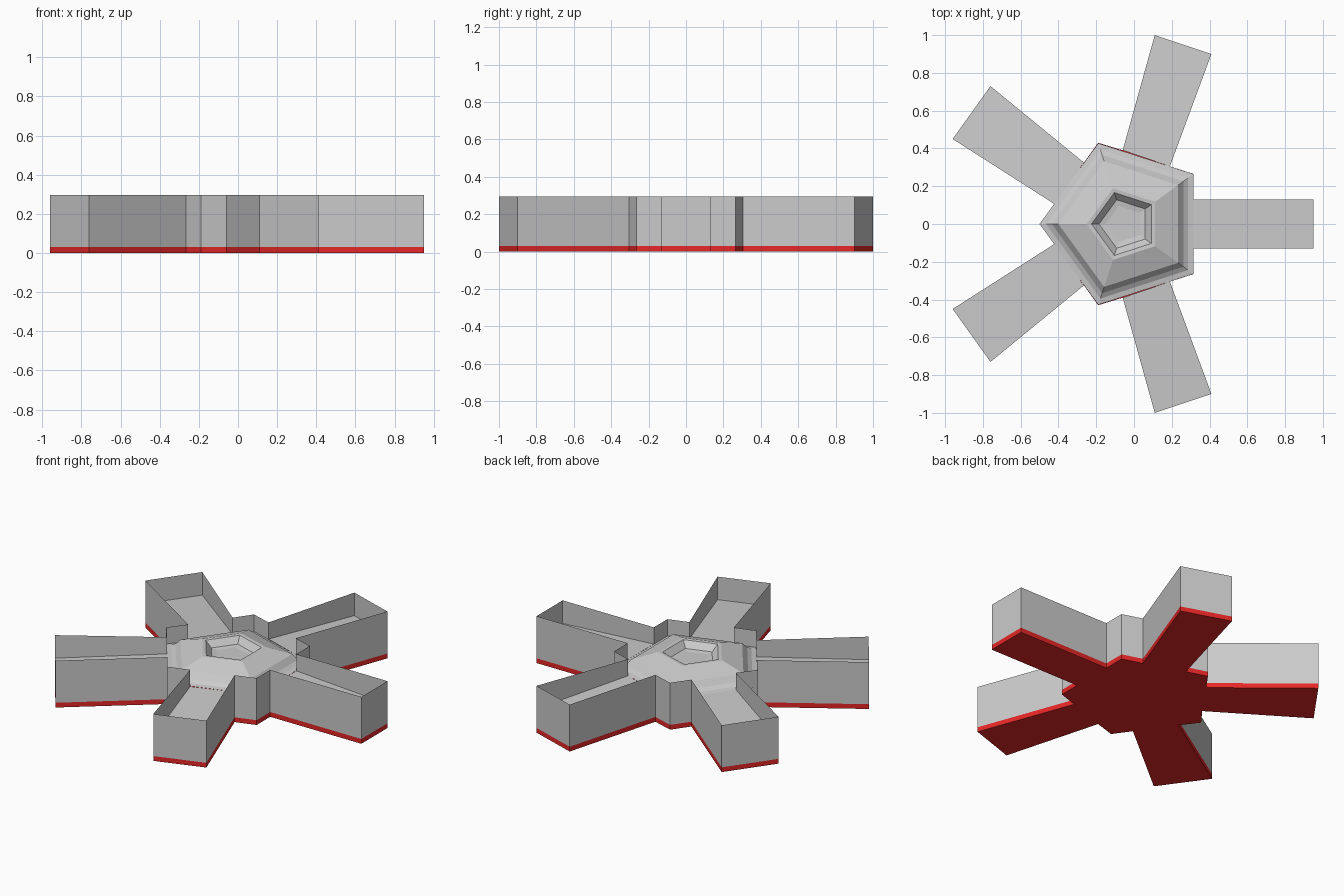
import bpy, bmesh, math

if "Cube" in bpy.data.objects:
    bpy.data.objects.remove(bpy.data.objects["Cube"])

def make(name, verts, faces, color=None):
    me = bpy.data.meshes.new(name)
    me.from_pydata(verts, [], faces)
    ob = bpy.data.objects.new(name, me)
    bpy.context.collection.objects.link(ob)
    if color:
        m = bpy.data.materials.new(name + "_paint")
        m.diffuse_color = color
        m.use_nodes = True
        m.node_tree.nodes["Principled BSDF"].inputs["Base Color"].default_value = m.diffuse_color
        me.materials.append(m)
    return ob

# star outline: upper half, mirrored in y
half = [(0.95, 0.13), (0.315, 0.13), (0.315, 0.265), (0.19, 0.305), (0.41, 0.90),
        (0.11, 1.0), (-0.06, 0.39), (-0.19, 0.43), (-0.265, 0.325), (-0.76, 0.73),
        (-0.96, 0.45), (-0.42, 0.105)]
outline = half + [(-0.5, 0.0)] + [(x, -y) for x, y in reversed(half)]
n = len(outline)
PLATE, TOP = 0.03, 0.295

def ring(z):
    return [(x, y, z) for x, y in outline]

sides = [(i, (i + 1) % n, n + (i + 1) % n, n + i) for i in range(n)]

# red base plate
make("base_plate", ring(0) + ring(PLATE),
     sides + [tuple(reversed(range(n))), tuple(range(n, 2 * n))], (0.8, 0.02, 0.02, 1))

# thin outer wall, open at the top
make("outer_wall", ring(PLATE) + ring(TOP), sides)

# arm floors, sloping gently outwards
END_Z, ROOT_Z = 0.15, 0.19
for k in range(5):
    ids = [(5 * k + j - 2) % n for j in range(4)]      # root, tip, tip, root
    quad = [(*outline[i], z) for i, z in zip(ids, (ROOT_Z, END_Z, END_Z, ROOT_Z))]
    make(f"arm_floor_{k + 1}", quad, [(0, 1, 2, 3)])

# pentagonal centre mound with a shallow crater: (radius, height)
profile = [(0.45, 0.19), (0.415, 0.195), (0.385, 0.21), (0.35, 0.245),
           (0.20, 0.29), (0.175, 0.288), (0.135, 0.25), (0.10, 0.245)]
verts = [(-0.05 + r * math.cos(math.radians(36 + 72 * k)),
          r * math.sin(math.radians(36 + 72 * k)), z) for r, z in profile for k in range(5)]
faces = [(5 * r + k, 5 * r + (k + 1) % 5, 5 * r + 5 + (k + 1) % 5, 5 * r + 5 + k)
         for r in range(len(profile) - 1) for k in range(5)]
faces.append(tuple(range(len(verts) - 5, len(verts))))
make("centre_mound", verts, faces)
